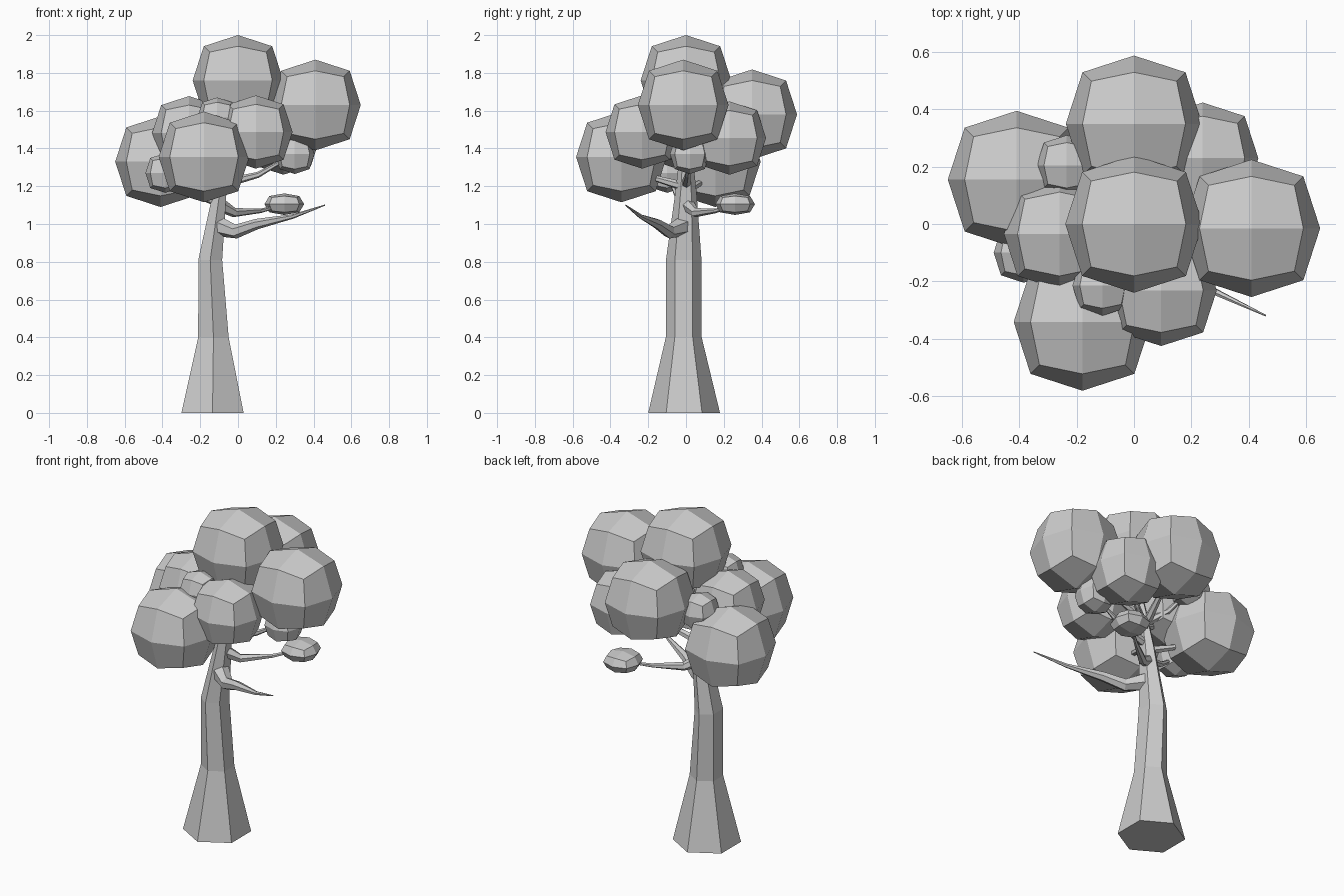
import bpy, bmesh, math
from mathutils import Vector

if "Cube" in bpy.data.objects:
    bpy.data.objects.remove(bpy.data.objects["Cube"])


def finish(name, bm):
    bmesh.ops.recalc_face_normals(bm, faces=bm.faces)
    me = bpy.data.meshes.new(name)
    bm.to_mesh(me)
    bm.free()
    ob = bpy.data.objects.new(name, me)
    bpy.context.collection.objects.link(ob)
    return ob


def skin(name, rings):
    # Join six-sided rings with quads and cap both ends
    bm = bmesh.new()
    loops = [[bm.verts.new(p) for p in ring] for ring in rings]
    for a, b in zip(loops, loops[1:]):
        for i in range(6):
            j = (i + 1) % 6
            bm.faces.new((a[i], a[j], b[j], b[i]))
    bm.faces.new(loops[0])
    bm.faces.new(loops[-1])
    return finish(name, bm)


def branch(name, points):
    # Tapered limb through (x, y, z, radius) points
    pos = [Vector(p[:3]) for p in points]
    rings = []
    for i, p in enumerate(points):
        d = (pos[min(i + 1, len(pos) - 1)] - pos[max(i - 1, 0)]).normalized()
        side = d.cross(Vector((0.1, 1, 0.1))).normalized()
        up = d.cross(side)
        rings.append([pos[i] + p[3] * (side * math.cos(k * math.pi / 3) + up * math.sin(k * math.pi / 3))
                      for k in range(6)])
    return skin(name, rings)


def leaf_ball(name, x, y, z, r, rz=None):
    # Cube cut into 2 x 2 per side, then rounded
    bm = bmesh.new()
    bmesh.ops.create_cube(bm, size=2)
    bmesh.ops.subdivide_edges(bm, edges=bm.edges[:], cuts=1, use_grid_fill=True)
    shrink = {1: 1.0, 2: 0.755, 3: 0.625}
    for v in bm.verts:
        n = sum(abs(c) > 0.5 for c in v.co)
        v.co *= shrink[n]
        v.co = Vector((x + v.co.x * r, y + v.co.y * r, z + v.co.z * (rz or r)))
    return finish(name, bm)


# Trunk: height, centre x, centre y, x radius, y radius
trunk = [(0, -.135, -.01, .19, .19), (.40, -.13, -.012, .093, .095), (.81, -.147, -.012, .073, .094),
         (1.18, -.095, 0, .04, .055), (1.40, -.06, 0, .025, .03), (1.65, 0, 0, .012, .012)]
skin("trunk", [[Vector((cx + rx * math.sin(k * math.pi / 3), cy + ry * math.cos(k * math.pi / 3), z))
                for k in range(6)] for z, cx, cy, rx, ry in trunk])

# Low bare branch and the low branch with a small leaf cluster
branch("bare_branch", [(-.11, -.02, .99, .055), (-.01, -.09, .96, .037), (.10, -.15, 1.0, .028),
                       (.29, -.24, 1.04, .012), (.46, -.32, 1.1, .003)])
branch("low_branch", [(-.11, 0, 1.11, .04), (-.02, .05, 1.06, .025), (.12, .16, 1.07, .012),
                      (.24, .26, 1.1, .006)])

# Leaf clusters
clusters = [("top", 0, 0, 1.76, .24), ("right", .41, -.015, 1.63, .24), ("back", 0, .35, 1.58, .238),
            ("left", -.41, .155, 1.33, .24), ("front", -.18, -.342, 1.355, .24),
            ("inner_left", -.26, -.035, 1.483, .194), ("front_right", .095, -.232, 1.487, .194),
            ("back_right", .24, .23, 1.455, .194), ("small_back", -.235, .205, 1.52, .105),
            ("small_front", -.11, -.215, 1.565, .105), ("small_left", -.385, -.1, 1.27, .105),
            ("small_right", .3, .02, 1.37, .105)]
for name, *dims in clusters:
    leaf_ball("leaves_" + name, *dims)
leaf_ball("leaves_low", .245, .26, 1.105, .105, .057)

# Upper branches from the trunk into the leaf clusters
for name, x, y, z, r in clusters[1:]:
    start = Vector((-.09, 0, min(1.35, z - .16)))
    end = Vector((x, y, z))
    mid = start.lerp(end, .5) - Vector((0, 0, .03))
    branch("branch_" + name, [(*start, .026), (*mid, .016), (*end, .006)])
